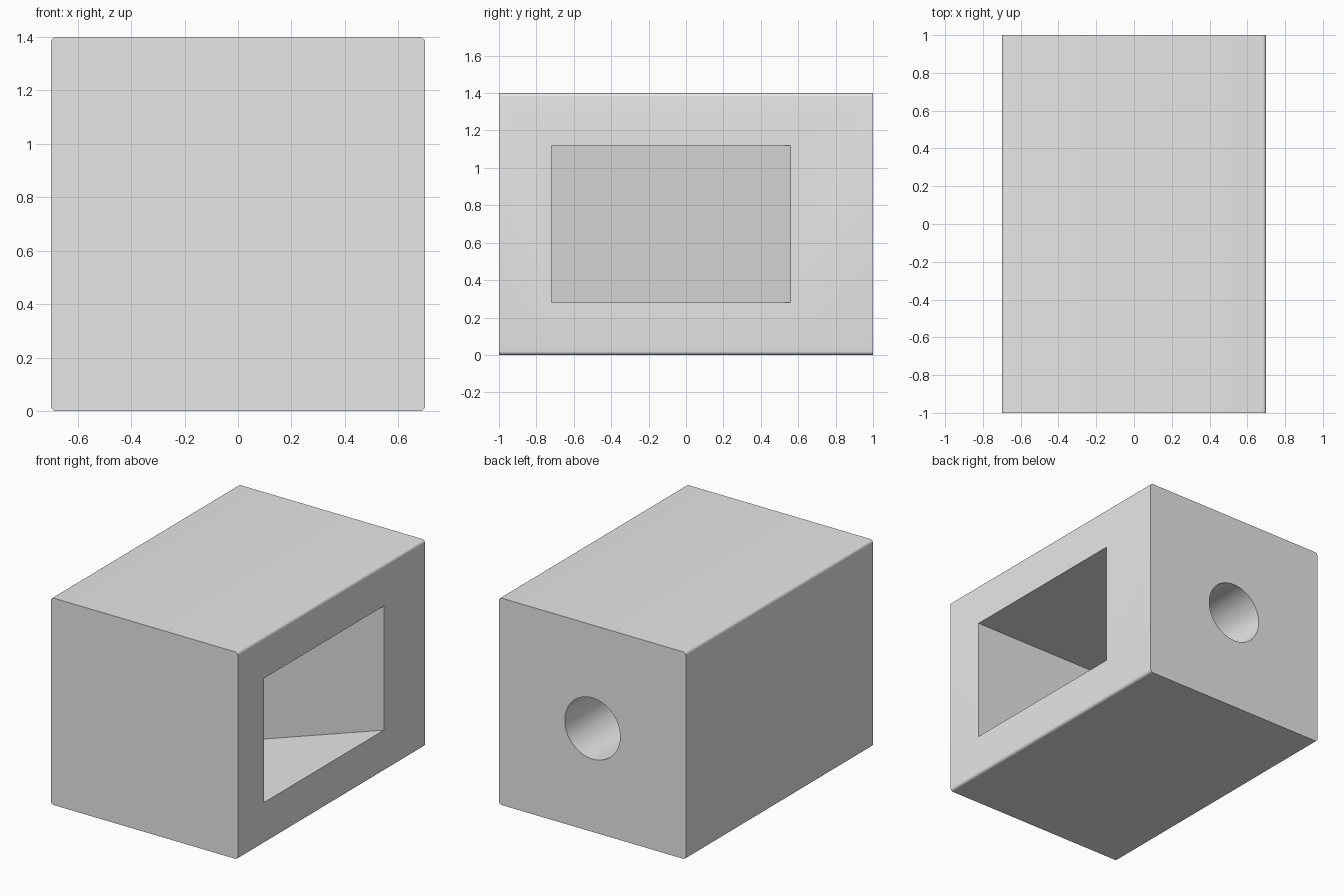
import bpy
import bmesh
import math

cube = bpy.data.objects.get("Cube")
if cube:
    bpy.data.objects.remove(cube, do_unlink=True)

LENGTH, SIDE = 2.0, 1.4
HALF, MID_Z = SIDE / 2, SIDE / 2

# Single plain grey
grey = bpy.data.materials.new("light grey")
grey.use_nodes = True
colour = (0.8, 0.8, 0.8, 1.0)
grey.diffuse_color = colour
grey.node_tree.nodes["Principled BSDF"].inputs["Base Color"].default_value = colour


def prism(name, profile, direction):
    """Extrude a closed profile along a direction into a solid object."""
    bm = bmesh.new()
    face = bm.faces.new([bm.verts.new(p) for p in profile])
    result = bmesh.ops.extrude_face_region(bm, geom=[face])
    moved = [v for v in result["geom"] if isinstance(v, bmesh.types.BMVert)]
    bmesh.ops.translate(bm, verts=moved, vec=direction)
    bmesh.ops.recalc_face_normals(bm, faces=bm.faces)
    mesh = bpy.data.meshes.new(name)
    bm.to_mesh(mesh)
    bm.free()
    mesh.materials.append(grey)
    obj = bpy.data.objects.new(name, mesh)
    bpy.context.collection.objects.link(obj)
    return obj


# Body: square block with small rounds on its four long edges
radius, steps = 0.02, 6
outline = []
for quarter, (sx, sz) in enumerate([(1, 1), (-1, 1), (-1, -1), (1, -1)]):
    for i in range(steps + 1):
        a = math.pi / 2 * (quarter + i / steps)
        outline.append((sx * (HALF - radius) + radius * math.cos(a), -LENGTH / 2,
                        MID_Z + sz * (HALF - radius) + radius * math.sin(a)))
body = prism("block_body", outline, (0, LENGTH, 0))

# Side pocket: triangular in plan, with a back wall sloping at 45 degrees
front_y, back_y, low, high = -0.72, 0.56, 0.28, 1.12
depth, over = back_y - front_y, 0.1
pocket = prism("pocket_cutter",
               [(HALF + over, front_y, low), (HALF + over, back_y, low),
                (HALF, back_y, low), (HALF - depth, front_y, low)],
               (0, 0, high - low))

# Round blind hole in the back
hole_radius, hole_depth, sides = 0.207, 0.7, 64
ring = [(hole_radius * math.cos(math.tau * i / sides), LENGTH / 2 - hole_depth,
         MID_Z + hole_radius * math.sin(math.tau * i / sides)) for i in range(sides)]
hole = prism("hole_cutter", ring, (0, hole_depth + over, 0))

for cutter in (pocket, hole):
    cut = body.modifiers.new(cutter.name, 'BOOLEAN')
    cut.operation = 'DIFFERENCE'
    cut.solver = 'EXACT'
    cut.object = cutter

# Apply the cuts and remove the cutters
bpy.context.view_layer.objects.active = body
body.select_set(True)
for name in [m.name for m in body.modifiers]:
    bpy.ops.object.modifier_apply(modifier=name)
for cutter in (pocket, hole):
    bpy.data.objects.remove(cutter, do_unlink=True)

bpy.ops.object.shade_smooth_by_angle(angle=math.radians(30))
